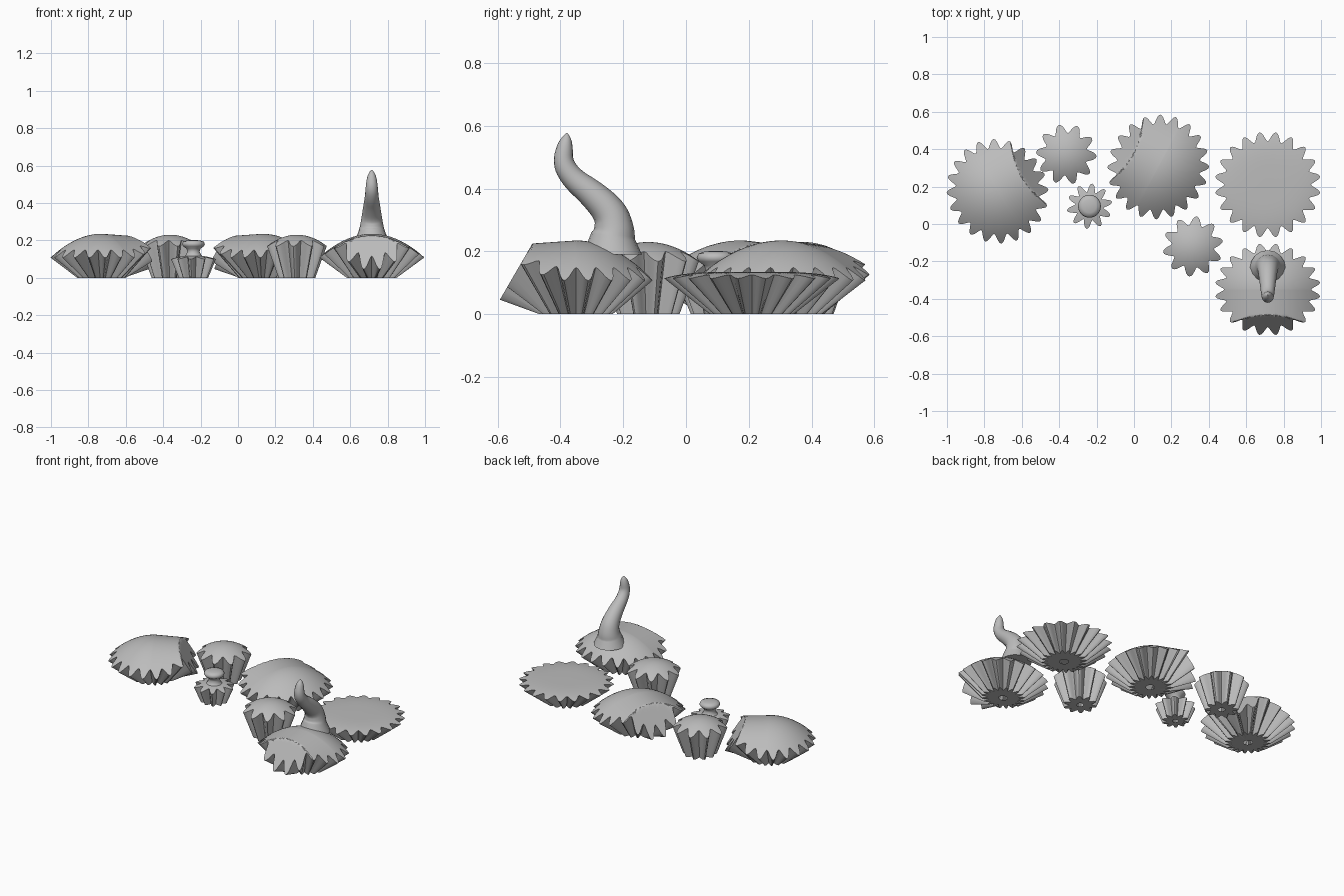
import bpy, bmesh, math
from math import sin, cos, pi, radians

cube = bpy.data.objects.get("Cube")
if cube:
    bpy.data.objects.remove(cube, do_unlink=True)

grey = bpy.data.materials.new("plain_grey")
grey.use_nodes = True
GREY = (0.5, 0.5, 0.5, 1)
grey.diffuse_color = GREY
grey.node_tree.nodes["Principled BSDF"].inputs["Base Color"].default_value = GREY


def smooth(obj, angle=35):
    bpy.ops.object.select_all(action='DESELECT')
    obj.select_set(True)
    bpy.context.view_layer.objects.active = obj
    bpy.ops.object.shade_smooth_by_angle(angle=radians(angle))


def loft(name, rings, loc, turn=0, cap=None, angle=35):
    """Skin a list of closed rings of points; cap closes the last ring to a point."""
    bm = bmesh.new()
    loops = [[bm.verts.new(p) for p in ring] for ring in rings]
    for a, b in zip(loops, loops[1:]):
        for i in range(len(a)):
            j = (i + 1) % len(a)
            bm.faces.new((a[i], a[j], b[j], b[i]))
    if cap:
        top = bm.verts.new(cap)
        last = loops[-1]
        for i in range(len(last)):
            bm.faces.new((last[i], last[(i + 1) % len(last)], top))
    mesh = bpy.data.meshes.new(name)
    bm.to_mesh(mesh)
    bm.free()
    mesh.materials.append(grey)
    obj = bpy.data.objects.new(name, mesh)
    obj.location = (loc[0], loc[1], 0)
    obj.rotation_euler.z = radians(turn)
    bpy.context.collection.objects.link(obj)
    smooth(obj, angle)
    return obj


def star(teeth, valley, tip, phase):
    """Fluted outline as (angle, radius) pairs."""
    n = teeth * 10
    pts = []
    for i in range(n):
        a = 2 * pi * i / n
        wave = 0.5 + 0.5 * cos(teeth * (a - phase))
        pts.append((a, valley + (tip - valley) * wave ** 0.85))
    return pts


def fluted_cup(name, loc, turn, teeth, rim, base, height, squash=1, phase=0):
    """Pleated case with a holed floor and a lid shaped by height(u, v)."""
    top = star(teeth, *rim, phase)
    low = star(teeth, *base, phase)

    def at(a, r, z=None):
        u, v = r * cos(a), r * sin(a)
        return (u * squash, v, height(u, v) if z is None else z)

    hole = [at(a, 0.2 * base[1], 0) for a, r in low]
    floor = [at(a, r, 0) for a, r in low]
    edge = [at(a, r) for a, r in top]
    loft(name + "_case", [hole, floor, edge], loc, turn)
    steps = 28
    rings = [[at(a, r * (1 - k / steps)) for a, r in top] for k in range(steps)]
    loft(name + "_lid", rings, loc, turn, (0, 0, height(0, 0)), 25)


# Lid shapes
def cut_dome(u, v):
    back = min(u, 0)
    z = 0.11 + 0.125 * (1 - (back * back + v * v) / 0.0784) - 0.06 * max(u, 0)
    return min(z, 0.215 - 1.5 * (u - 0.167))


def flat_top(u, v):
    return 0.135 - 0.02 * ((u * u + v * v) / 0.0784) ** 2


def small_dome(u, v):
    return 0.23 - 0.06 * (u * u + v * v) / 0.0256


def low_dome(u, v):
    return 0.12 - 0.02 * (u * u + v * v) / 0.0144


# Large cups
BIG = (20, (0.232, 0.283), (0.095, 0.135))
half = pi / 20
fluted_cup("left_rear_flat_cup", (0.715, 0.21), 0, *BIG, flat_top, 1, half)
fluted_cup("horned_cup", (0.715, -0.35), -90, *BIG, cut_dome, 0.87, half)
fluted_cup("right_domed_cup", (-0.73, 0.175), 30, *BIG, cut_dome, 0.95, half)
fluted_cup("rear_domed_cup", (0.13, 0.305), 152, *BIG, cut_dome, 0.95, half)

# Small cups
SMALL = (10, (0.113, 0.162), (0.065, 0.1))
fluted_cup("front_small_cup", (0.315, -0.12), 83, *SMALL, small_dome)
fluted_cup("rear_small_cup", (-0.362, 0.373), 68, *SMALL, small_dome)
fluted_cup("knob_cup", (-0.238, 0.095), 83, 10, (0.075, 0.122), (0.05, 0.08), low_dome)

# Turned knob
profile = [(0.06, 0.105), (0.042, 0.12), (0.033, 0.14), (0.037, 0.155), (0.055, 0.168),
           (0.061, 0.18), (0.055, 0.193), (0.035, 0.2)]
rings = [[(r * cos(2 * pi * i / 32), r * sin(2 * pi * i / 32), z) for i in range(32)]
         for r, z in profile]
loft("knob", rings, (-0.238, 0.095), 0, (0, 0, 0.202), 60)

# Curved horn: tapered tube along a spline of (y, z, radius)
path = [(-0.235, 0.19, 0.095), (-0.235, 0.235, 0.075), (-0.228, 0.27, 0.064),
        (-0.24, 0.325, 0.054), (-0.30, 0.385, 0.045), (-0.36, 0.43, 0.037),
        (-0.393, 0.48, 0.033), (-0.386, 0.535, 0.026), (-0.38, 0.565, 0.014), (-0.38, 0.577, 0.002)]
curve = bpy.data.curves.new("horn", 'CURVE')
curve.dimensions = '3D'
curve.bevel_depth = 1
curve.bevel_resolution = 6
curve.use_fill_caps = True
spline = curve.splines.new('NURBS')
spline.points.add(len(path) - 1)
spline.order_u = 3
spline.use_endpoint_u = True
spline.resolution_u = 6
for p, (y, z, r) in zip(spline.points, path):
    p.co = (0.715, y, z, 1)
    p.radius = r
curve.materials.append(grey)
horn = bpy.data.objects.new("horn", curve)
bpy.context.collection.objects.link(horn)
bpy.ops.object.select_all(action='DESELECT')
horn.select_set(True)
bpy.context.view_layer.objects.active = horn
bpy.ops.object.convert(target='MESH')
smooth(bpy.context.view_layer.objects.active, 60)
